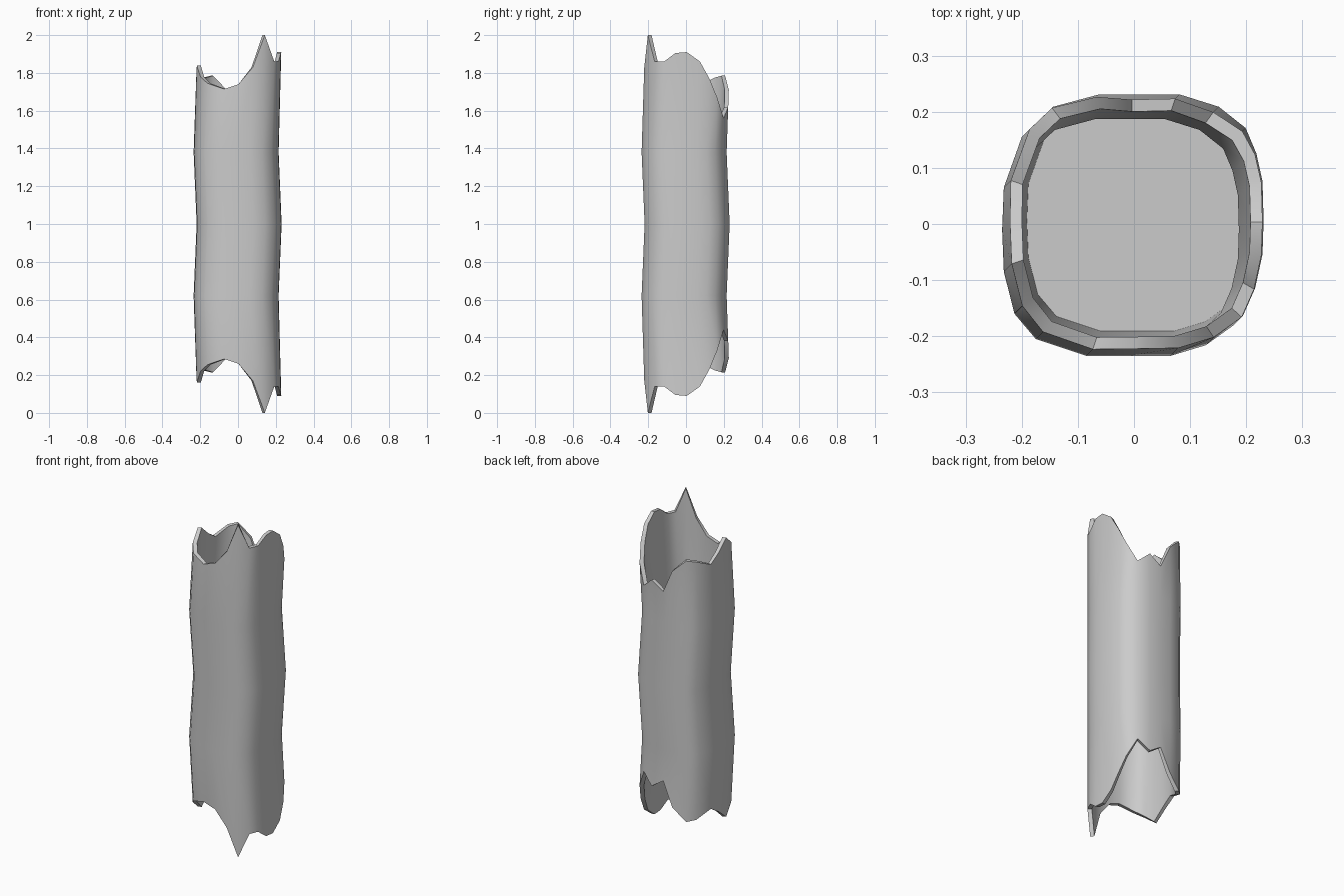
import bpy, bmesh, math

if "Cube" in bpy.data.objects:
    bpy.data.objects.remove(bpy.data.objects["Cube"])

# Broken rim, counter-clockwise: x, y, height
RIM = [
    (.225, .00, 1.91), (.223, .07, 1.86), (.212, .12, 1.77), (.193, .165, 1.67),
    (.145, .203, 1.56), (.075, .225, 1.62), (.00, .225, 1.57), (-.068, .225, 1.71),
    (-.15, .203, 1.785), (-.19, .165, 1.775), (-.222, .075, 1.735), (-.225, .00, 1.78),
    (-.222, -.075, 1.84), (-.203, -.15, 1.78), (-.165, -.195, 1.745), (-.075, -.225, 1.715),
    (.00, -.225, 1.74), (.075, -.225, 1.83), (.138, -.206, 2.0), (.188, -.17, 1.86),
    (.21, -.12, 1.86), (.223, -.06, 1.905),
]
WALL = 0.905   # inner wall scale


def sway(z):
    """Sideways drift of the tube, used for both x and y."""
    t = abs(z - 1)
    return .006 - .016 * t / .38 if t < .38 else -.010 + .014 * min((t - .38) / .4, 1)


def make(name, bm):
    me = bpy.data.meshes.new(name)
    bm.to_mesh(me)
    bm.free()
    ob = bpy.data.objects.new(name, me)
    ob.location.z = 1
    bpy.context.collection.objects.link(ob)
    bpy.context.view_layer.objects.active = ob
    ob.select_set(True)
    bpy.ops.object.shade_smooth_by_angle(angle=math.radians(35))
    ob.select_set(False)
    return ob


def ring(bm, scale, z=None):
    verts = []
    for x, y, top in RIM:
        h = top if z is None else z
        d = sway(h)
        verts.append(bm.verts.new((x * scale + d, y * scale + d, h - 1)))
    return verts


# Upper half of the hollow shell, mirrored downwards
bm = bmesh.new()
rings = [ring(bm, 1, 1), ring(bm, 1, 1.38), ring(bm, 1),
         ring(bm, WALL), ring(bm, WALL - .03, 1.38), ring(bm, WALL - .03, 1)]
n = len(RIM)
for a, b in zip(rings, rings[1:]):
    for i in range(n):
        j = (i + 1) % n
        bm.faces.new((a[i], a[j], b[j], b[i]))
shell = make("broken_shell", bm)
mirror = shell.modifiers.new("mirror", 'MIRROR')
mirror.use_axis = (False, False, True)

# Inner plug closing the tube halfway
bm = bmesh.new()
bm.faces.new(ring(bm, WALL - .03, 1))
make("inner_plug", bm)
